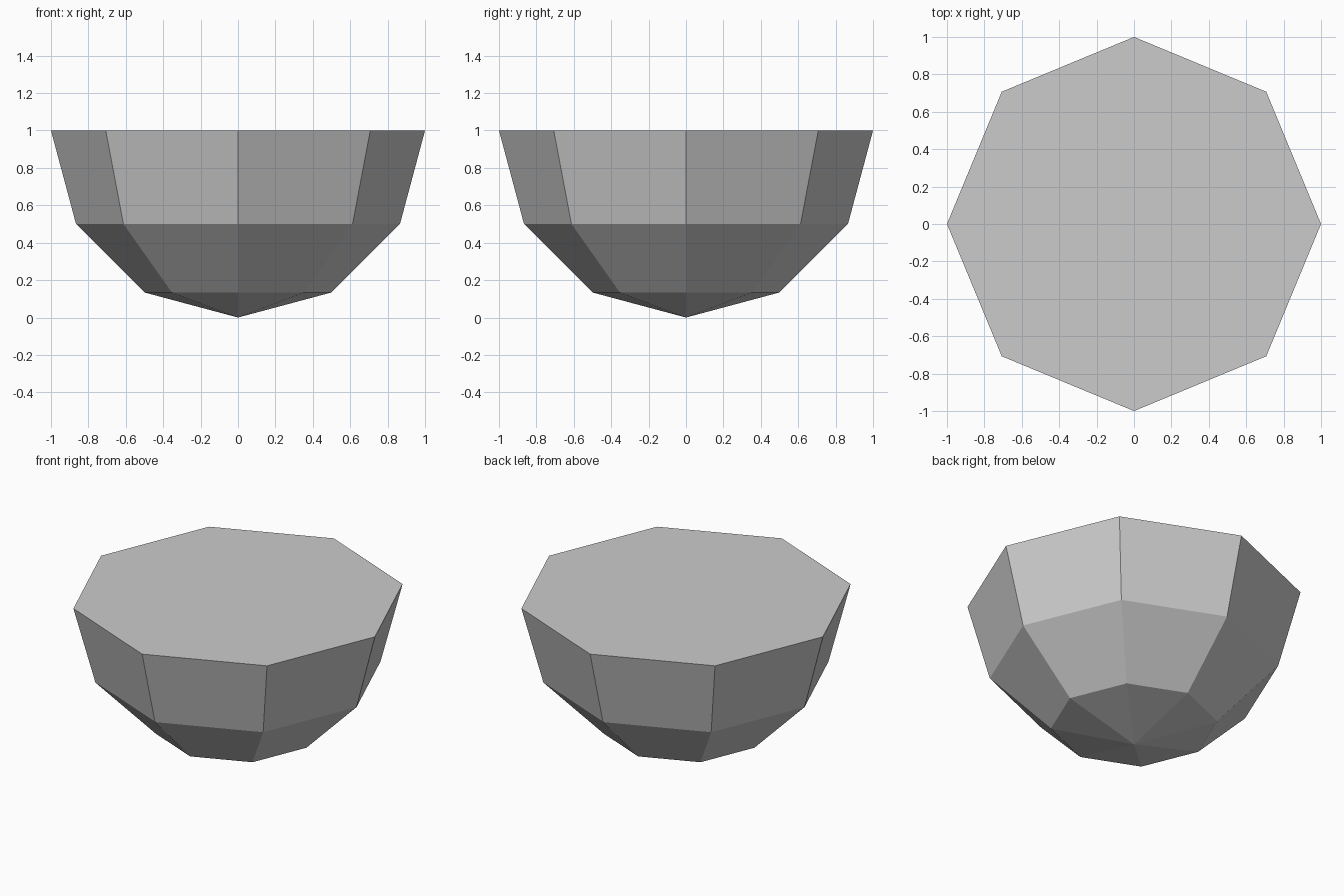
import bpy, bmesh
from math import sin, cos, pi

if "Cube" in bpy.data.objects:
    bpy.data.objects.remove(bpy.data.objects["Cube"])

SIDES = 8
RING_ANGLES = [0, pi / 6, pi / 3]   # angle below the flat rim

bm = bmesh.new()

# Rings of a half sphere, from the rim down
rings = []
for a in RING_ANGLES:
    rings.append([bm.verts.new((cos(a) * cos(2 * pi * i / SIDES),
                                cos(a) * sin(2 * pi * i / SIDES),
                                1 - sin(a))) for i in range(SIDES)])
tip = bm.verts.new((0, 0, 0))

# Flat top, side bands and bottom point
bm.faces.new(rings[0])
for upper, lower in zip(rings, rings[1:]):
    for i in range(SIDES):
        j = (i + 1) % SIDES
        bm.faces.new((upper[i], lower[i], lower[j], upper[j]))
for i in range(SIDES):
    bm.faces.new((rings[-1][i], tip, rings[-1][(i + 1) % SIDES]))
bmesh.ops.recalc_face_normals(bm, faces=bm.faces)

mesh = bpy.data.meshes.new("half_sphere")
bm.to_mesh(mesh)
bm.free()
bpy.context.collection.objects.link(bpy.data.objects.new("half_sphere", mesh))
